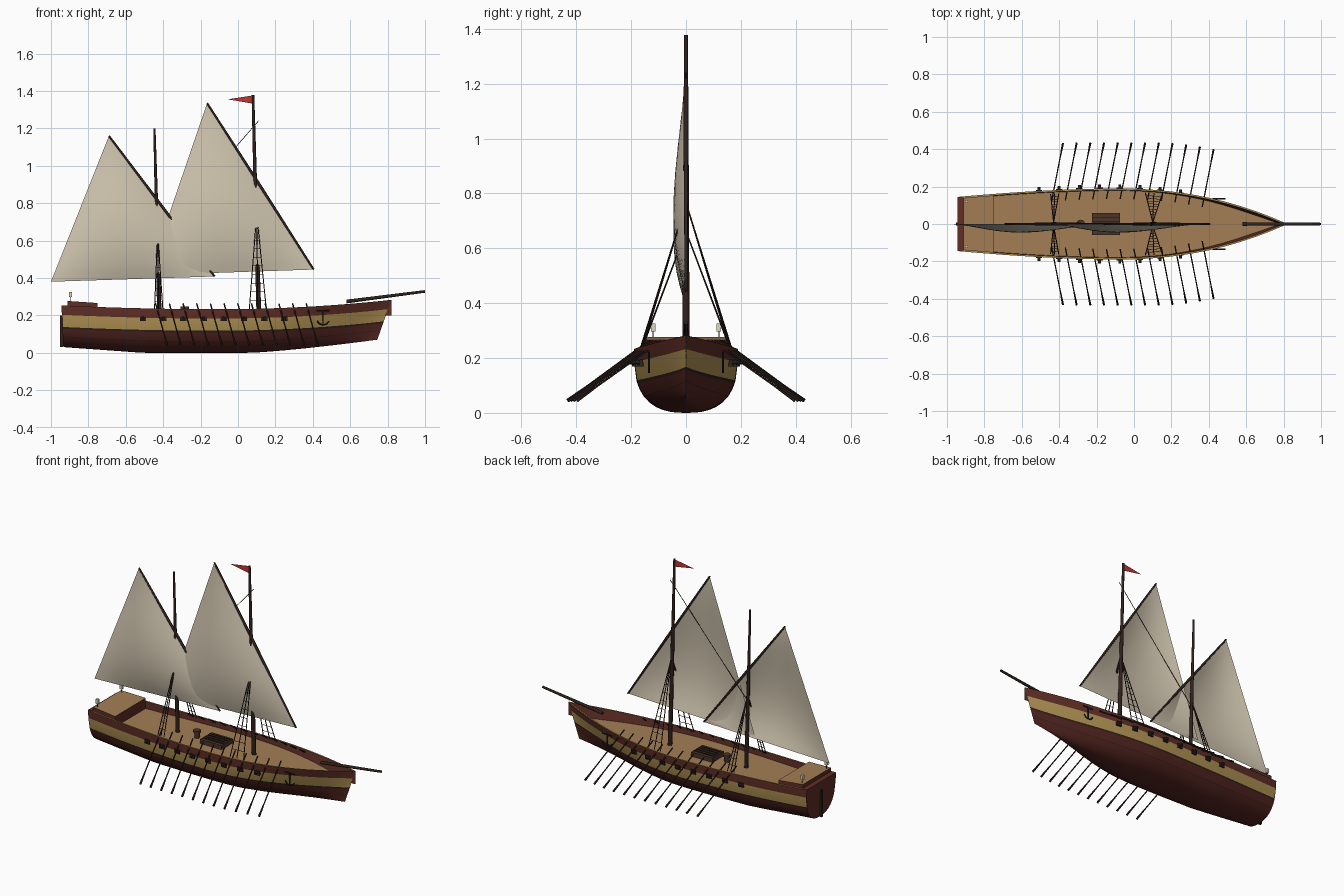
import bpy, bmesh, math
from mathutils import Vector

if "Cube" in bpy.data.objects:
    bpy.data.objects.remove(bpy.data.objects["Cube"])

def mat(name, c):
    m = bpy.data.materials.new(name)
    m.diffuse_color = (*c, 1)
    m.use_nodes = True
    m.node_tree.nodes["Principled BSDF"].inputs["Base Color"].default_value = m.diffuse_color
    return m

RED = mat("hull_red", (.115, .027, .019))
LOW = mat("lower_hull_red", (.085, .018, .014))
GOLD = mat("band_gold", (.43, .28, .085))
DECK = mat("deck_tan", (.37, .21, .09))
DARK = mat("dark_wood", (.028, .015, .011))
HATCH = mat("hatch_brown", (.07, .035, .022))
SAIL = mat("sail_cream", (.63, .56, .43))
FLAG = mat("flag_red", (.5, .04, .03))
IRON = mat("black_iron", (.015, .015, .018))
LAMP = mat("lantern_pale", (.7, .68, .55))

def finish(bm, name, mats, smooth=None):
    bmesh.ops.remove_doubles(bm, verts=bm.verts, dist=1e-5)
    bmesh.ops.recalc_face_normals(bm, faces=bm.faces)
    me = bpy.data.meshes.new(name)
    bm.to_mesh(me)
    bm.free()
    for m in mats:
        me.materials.append(m)
    ob = bpy.data.objects.new(name, me)
    bpy.context.collection.objects.link(ob)
    if smooth:
        bpy.context.view_layer.objects.active = ob
        ob.select_set(True)
        bpy.ops.object.shade_smooth_by_angle(angle=math.radians(smooth))
        ob.select_set(False)
    return ob

def tubes(name, segs, m, n=6):
    """Tapered rods; each seg = (start, end, radius start, radius end)."""
    bm = bmesh.new()
    for a, b, r1, r2 in segs:
        a, b = Vector(a), Vector(b)
        r = bmesh.ops.create_cone(bm, cap_ends=True, segments=n, radius1=r1, radius2=r2, depth=(b - a).length)
        q = (b - a).to_track_quat('Z', 'Y')
        for v in r['verts']:
            v.co = q @ v.co + (a + b) / 2
    return finish(bm, name, [m], 50)

def boxes(name, items, m):
    """Boxes; each item = (centre, size)."""
    bm = bmesh.new()
    for c, s in items:
        for v in bmesh.ops.create_cube(bm, size=1)['verts']:
            v.co = Vector([v.co[i] * s[i] + c[i] for i in range(3)])
    return finish(bm, name, [m])

# --- hull lines ---
def fore(x): return min(1, max(0, (x + .1) / .92))
def aft(x): return min(1, max(0, (-.1 - x) / .84))
def beam(x): return .19 * (1 - fore(x) ** 2.2) - .045 * aft(x) ** 1.7
def sheer(x): return .233 + .02 * aft(x) ** 2 + .05 * fore(x) ** 2
def keel(x):
    return .07 * max(0, (x - .1) / .72) ** 1.3 + .03 * max(0, (-.5 - x) / .44)
def width(x, z):
    t = min(1, max(0, (z - keel(x)) / (sheer(x) - keel(x))))
    b = fore(x) ** 2
    full = (1 - (1 - t) ** 3) ** .4
    return beam(x) * (full * (1 - b) + t ** .8 * b)

LOWER = [0, .01, .04, .1, .2, .35, .55, .58, .8, 1]
def outer(x):
    """Half section from keel to rail, raked at stem and stern."""
    k, s = keel(x), sheer(x)
    zs = [k + g * (s - .125 - k) for g in LOWER] + [s - .115, s - .05, s]
    pts = []
    for z in zs:
        t = (z - k) / (s - k)
        sx = (x + .94) / 1.76
        xb = -.93 + sx * 1.675
        pts.append((xb + (x - xb) * t, width(x, z), z))
    return pts

# hull shell with bands, rail, bulwark and deck
DZ = .2
ROWMAT = [1] * 6 + [3] + [1] * 2 + [3, 2, 0, 2, 0, 4]
bm = bmesh.new()
N = 56
prev = None
for i in range(N + 1):
    x = -.94 + 1.76 * (1 - (1 - i / N) ** 1.25)
    half = outer(x)
    half += [(x, max(0, half[-1][1] - .009), sheer(x)),
             (x, max(0, width(x, DZ) - .011), DZ), (x, 0, DZ)]
    ring = [[bm.verts.new((p[0], p[1] * sg, p[2])) for p in half] for sg in (1, -1)]
    if prev:
        for sd in (0, 1):
            for j, mi in enumerate(ROWMAT):
                f = bm.faces.new((prev[sd][j], ring[sd][j], ring[sd][j + 1], prev[sd][j + 1]))
                f.material_index = mi
    prev = ring
bmesh.ops.dissolve_degenerate(bm, dist=1e-5, edges=bm.edges)
finish(bm, "hull", [RED, LOW, GOLD, DARK, DECK], 35)

# stern transom
bm = bmesh.new()
prof = outer(-.94)
loop = prof + [(p[0], -p[1], p[2]) for p in reversed(prof[1:])]
rings = [[bm.verts.new((p[0] + d, p[1], p[2])) for p in loop] for d in (-.004, .028)]
for r in rings:
    bm.faces.new(r)
for j in range(len(loop)):
    k = (j + 1) % len(loop)
    bm.faces.new((rings[0][j], rings[0][k], rings[1][k], rings[1][j]))
finish(bm, "transom", [RED])

# raised stern deck, sloping forward
bm = bmesh.new()
corners = []
for x, zt in ((-.912, .277), (-.75, .266)):
    w = beam(x) - .008
    corners.append([bm.verts.new((x, y, z)) for y, z in ((-w, DZ), (w, DZ), (w, zt), (-w, zt))])
a, b = corners
bm.faces.new(a)
bm.faces.new(b)
for j in range(4):
    k = (j + 1) % 4
    bm.faces.new((a[j], a[k], b[k], b[j])).material_index = 1 if j == 2 else 0
finish(bm, "stern_deck", [RED, DECK])

# rudder, stern lanterns
boxes("rudder", [((-.943, 0, .115), (.016, .014, .17))], DARK)
boxes("lanterns", [((-.895, s * .12, .311), (.016, .016, .028)) for s in (1, -1)], LAMP)
tubes("lantern_posts", [((-.895, s * .12, .26), (-.895, s * .12, .298), .002, .002) for s in (1, -1)], IRON)

# deck fittings
boxes("hatch", [((-.15, 0, .212), (.15, .115, .03))], HATCH)
boxes("hatch_bars", [((-.15, y, .229), (.14, .006, .006)) for y in (-.035, -.012, .012, .035)], DARK)
tubes("capstan", [((-.285, 0, .2), (-.285, 0, .235), .015, .017),
                  ((-.285, 0, .235), (-.285, 0, .247), .023, .023)], HATCH, 12)

# masts, bowsprit and yards
tubes("main_mast", [((.112, 0, .19), (.096, 0, .75), .013, .011), ((.096, 0, .75), (.08, 0, 1.378), .011, .007)], DARK, 12)
tubes("mizzen_mast", [((-.42, 0, .19), (-.432, 0, .65), .012, .01), ((-.432, 0, .65), (-.447, 0, 1.2), .01, .006)], DARK, 12)
tubes("bowsprit", [((.58, 0, .274), (.999, 0, .328), .01, .007)], DARK, 10)
SAILS = {"main": ((-.165, 1.335), (.405, .445), (-.48, .415)),
         "mizzen": ((-.69, 1.16), (-.125, .408), (-1, .38))}
for nm, (p, q, c) in SAILS.items():
    mid = ((p[0] + q[0]) / 2, (p[1] + q[1]) / 2)
    tubes(nm + "_yard", [((mid[0], 0, mid[1]), (e[0], 0, e[1]), .008, .005) for e in (p, q)], DARK, 8)
    # triangular sail, bellied toward -y
    bm = bmesh.new()
    n = 20
    g = {}
    for i in range(n + 1):
        for j in range(n + 1 - i):
            u, v = i / n, j / n
            w = 1 - u - v
            g[i, j] = bm.verts.new((p[0] * u + q[0] * v + c[0] * w, -.046 * 27 * u * v * w,
                                    p[1] * u + q[1] * v + c[1] * w))
    for i in range(n):
        for j in range(n - i):
            bm.faces.new((g[i, j], g[i + 1, j], g[i, j + 1]))
            if i + j < n - 1:
                bm.faces.new((g[i + 1, j], g[i + 1, j + 1], g[i, j + 1]))
    finish(bm, nm + "_sail", [SAIL], 60)

# shrouds with ratlines, and the stay between masts
for nm, mx, top, spread in (("main", .1, .74, .045), ("mizzen", -.43, .64, .022)):
    segs = []
    for s in (1, -1):
        feet = [Vector((mx + .006 + d * spread, s * (beam(mx + d * spread) - .02), .235)) for d in (-1, 0, 1)]
        head = Vector((mx, s * .008, top))
        segs += [(f, head, .0028, .0028) for f in feet]
        for k in range(1, 9):
            r = [f.lerp(head, k / 11) for f in feet]
            segs += [(r[0], r[1], .0015, .0015), (r[1], r[2], .0015, .0015)]
    tubes(nm + "_shrouds", segs, DARK, 5)
tubes("stay_rope", [((.11, 0, 1.24), (-.43, 0, .62), .002, .002)], DARK, 5)

# pennant
bm = bmesh.new()
for y in (-.002, .002):
    bm.faces.new([bm.verts.new(v) for v in ((.08, y, 1.376), (.08, y, 1.332), (-.055, 0, 1.355))])
finish(bm, "pennant", [FLAG])

# oars with blades, twelve a side
segs, blades = [], []
for s in (1, -1):
    for i in range(12):
        xo = -.38 + i * .0732
        xi = xo - .06
        w = beam(xi)
        a, b = Vector((xi, s * (w - .055), .262)), Vector((xo, s * min(.432, w + .25), .045))
        segs.append((a, b, .004, .0035))
        blades.append((a.lerp(b, .78), b, .004, .0065))
tubes("oars", segs, DARK, 6)
tubes("oar_blades", blades, DARK, 6)

# gun ports and barrels, eight a side
ports, guns = [], []
for s in (1, -1):
    for i in range(8):
        x = -.508 + i * .108
        w = width(x, .183)
        ports.append(((x, s * w, .182), (.034, .014, .026)))
        guns.append(((x, s * (w - .01), .185), (x, s * (w + .022), .185), .009, .0075))
boxes("gun_ports", ports, DARK)
tubes("guns", guns, IRON, 8)

# bow anchors
segs = []
for s in (1, -1):
    x, y = .455, s * .135
    segs += [((x, y, .228), (x, y, .147), .004, .004), ((x - .034, y, .224), (x + .034, y, .224), .004, .004)]
    arc = [(x + .034 * math.sin(t), y, .182 - .034 * math.cos(t)) for t in (-1.2, -.6, 0, .6, 1.2)]
    segs += [(arc[k], arc[k + 1], .004, .004) for k in range(4)]
tubes("anchors", segs, IRON, 6)
